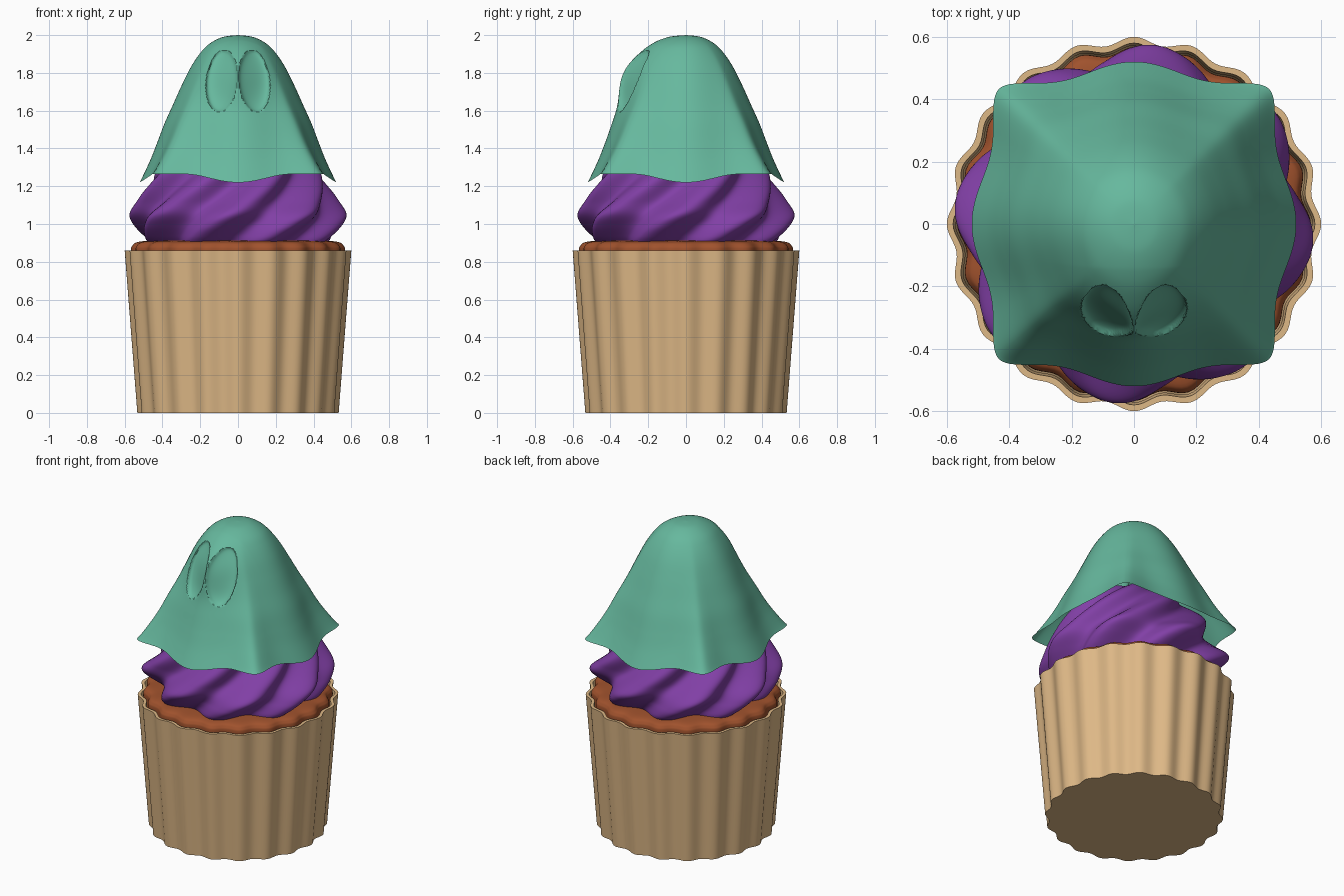
import bpy, bmesh
from math import sin, cos, pi, exp, sqrt, radians
from mathutils import Vector

if "Cube" in bpy.data.objects:
    bpy.data.objects.remove(bpy.data.objects["Cube"])


def surface(name, point, rows, segs, color, angle=40):
    """Closed-around surface: point(theta, u) with u running 0..1; poles are merged."""
    bm = bmesh.new()
    rings = [[bm.verts.new(point(2 * pi * i / segs, j / rows)) for i in range(segs)]
             for j in range(rows + 1)]
    for a, b in zip(rings, rings[1:]):
        for i in range(segs):
            k = (i + 1) % segs
            bm.faces.new((a[i], a[k], b[k], b[i]))
    bmesh.ops.remove_doubles(bm, verts=bm.verts, dist=1e-5)
    bmesh.ops.recalc_face_normals(bm, faces=bm.faces)
    mesh = bpy.data.meshes.new(name)
    bm.to_mesh(mesh)
    bm.free()
    ob = bpy.data.objects.new(name, mesh)
    bpy.context.collection.objects.link(ob)
    mat = bpy.data.materials.new(name + "_color")
    mat.diffuse_color = (*color, 1)
    mat.use_nodes = True
    mat.node_tree.nodes["Principled BSDF"].inputs["Base Color"].default_value = mat.diffuse_color
    mesh.materials.append(mat)
    bpy.ops.object.select_all(action='DESELECT')
    ob.select_set(True)
    bpy.context.view_layer.objects.active = ob
    bpy.ops.object.shade_smooth_by_angle(angle=radians(angle))
    return ob


def poly(pts, u):
    """Linear position along a profile with evenly spaced parameters."""
    f = u * (len(pts) - 1)
    i = min(int(f), len(pts) - 2)
    return Vector(pts[i]).lerp(Vector(pts[i + 1]), f - i)


def spline(pts, u):
    """Smooth (Catmull-Rom) position along a profile."""
    n = len(pts) - 1
    i = min(int(u * n), n - 1)
    t = u * n - i
    p0, p1, p2, p3 = (Vector(pts[min(max(k, 0), n)]) for k in range(i - 1, i + 3))
    return 0.5 * (2 * p1 + (p2 - p0) * t + (2 * p0 - 5 * p1 + 4 * p2 - p3) * t * t
                  + (3 * p1 - p0 - 3 * p2 + p3) * t ** 3)


# Paper wrapper: fluted wall with a rim and a closed base
WRAP = [(0, 0), (.521, 0), (.588, .86), (.568, .86), (.56, .76)]


def wrapper(a, u):
    r, z = poly(WRAP, u)
    r += .012 * cos(20 * a) * min(1, r / .5)if r > 0 else 0
    return r * cos(a), r * sin(a), z


surface("wrapper", wrapper, 4, 240, (.73, .48, .24))

# Cake top: low fluted dome inside the wrapper
CAKE = [(.552, .77), (.555, .86), (.548, .885), (.525, .903), (.45, .912), (.2, .92), (0, .92)]


def cake(a, u):
    r, z = spline(CAKE, u)
    r = max(r, 0) if u < 1 else 0
    r += .012 * cos(20 * a) * (r / .555) ** 3
    return r * cos(a), r * sin(a), z


surface("cake", cake, 24, 200, (.35, .084, .026), 60)

# Frosting: eight-lobed star section twisted as it rises
FROST = [(.455, .9), (.485, .935), (.517, .99), (.53, 1.05), (.495, 1.12), (.455, 1.2),
         (.4, 1.3), (.32, 1.4), (.2, 1.49), (0, 1.55)]


def frosting(a, u):
    r, z = spline(FROST, u)
    if u == 1:
        return 0, 0, z
    a += radians(-5) + (z - 1.05) * radians(150)
    lobe = cos(8 * (a - radians(-5) - (z - 1.05) * radians(150)))
    r *= 1 + .088 * lobe
    return r * cos(a), r * sin(a), z


surface("frosting", frosting, 72, 192, (.22, .05, .38), 60)

# Ghost sheet: round head draping to a wavy square hem, with two hollow eyes
SHEET = [(0, 2), (.08, 1.99), (.15, 1.955), (.2, 1.905), (.25, 1.83), (.3, 1.73),
         (.345, 1.63), (.39, 1.53), (.43, 1.425), (.468, 1.33), (.52, 1.22)]


def sheet(a, u):
    r, z = spline(SHEET, u)
    if u == 0:
        return 0, 0, z
    # hem outline: rounded square with a bulge in the middle of each side
    square = .452 / (abs(cos(a)) ** 16 + abs(sin(a)) ** 16) ** (1 / 16)
    off = abs((a + pi / 4) % (pi / 2) - pi / 4)
    bulge = cos(min(off / radians(34), 1) * pi / 2) ** 2
    w = u * u
    r *= 1 + w * ((square + .068 * bulge) / .52 - 1)
    z += .045 * u ** 4 * (1 - bulge)
    x, y = r * cos(a), r * sin(a)
    if y < 0:
        # face swelling, then the eye hollows
        y -= .065 * exp(-(x / .16) ** 2 - ((z - 1.81) / .16) ** 2) * min(1, -y / .12)
        ex, ez = abs(x) - .086, z - 1.758
        c, s = cos(radians(6)), sin(radians(6))
        d = ((ex * c + ez * s) / .081) ** 2 + ((ez * c - ex * s) / .162) ** 2
        if d < 1:
            depth = .045 * sqrt(1 - d)
            y, z = y + .9 * depth, z - .4 * depth
    return x, y, z


surface("ghost_sheet", sheet, 120, 320, (.133, .48, .34), 35)
